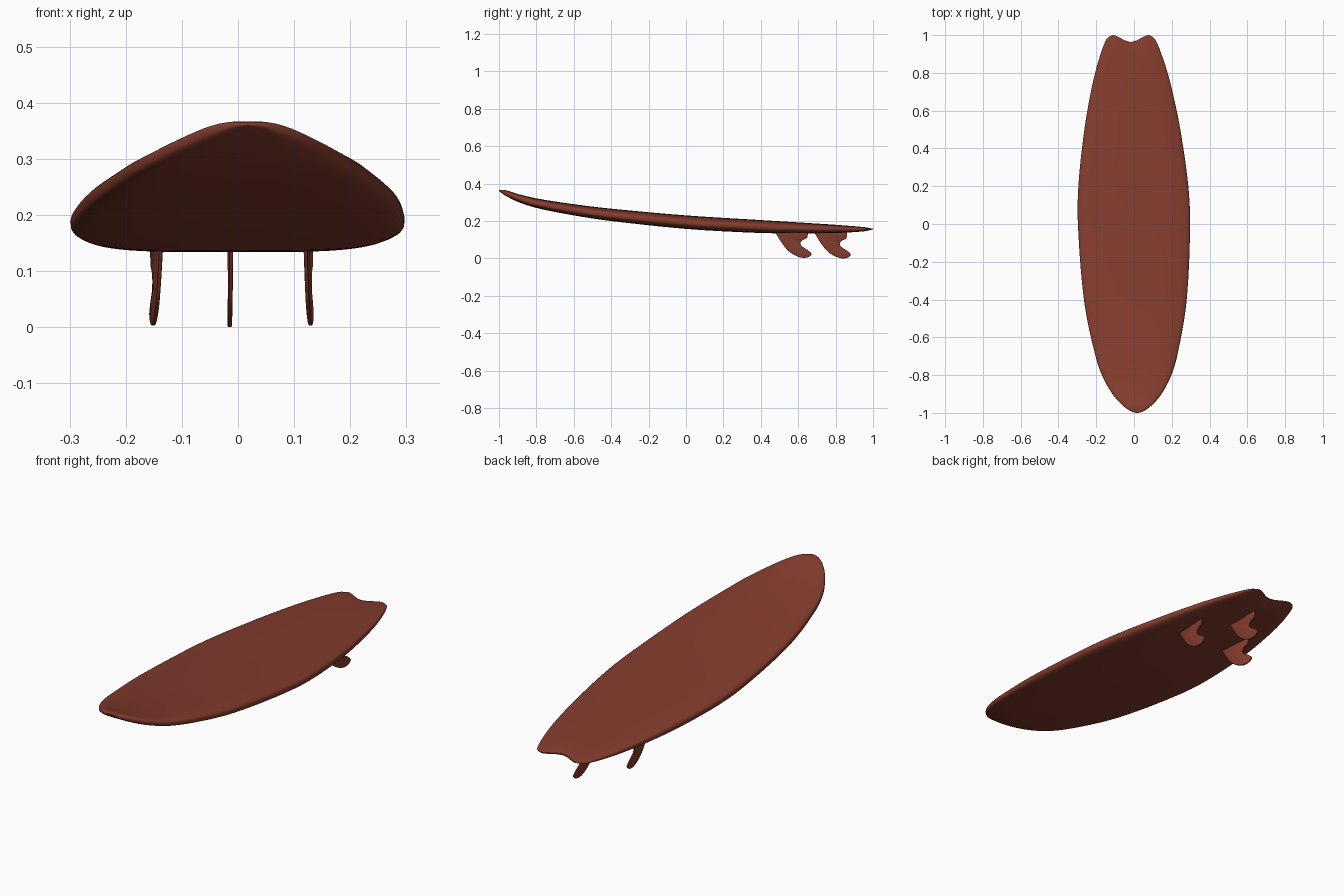
import bpy, bmesh, math
from mathutils import Vector, Matrix

if "Cube" in bpy.data.objects:
    bpy.data.objects.remove(bpy.data.objects["Cube"])

red = bpy.data.materials.new("brick_red")
red.diffuse_color = (0.235, 0.046, 0.027, 1)
red.use_nodes = True
red.node_tree.nodes["Principled BSDF"].inputs["Base Color"].default_value = red.diffuse_color
SKEW = -0.0175          # the board lies very slightly turned


def curve(table, x):
    """Smooth interpolation through (x, value) pairs."""
    n = len(table)
    i = 0
    while i < n - 2 and x > table[i + 1][0]:
        i += 1

    def slope(k):
        a, b = table[max(k - 1, 0)], table[min(k + 1, n - 1)]
        return (b[1] - a[1]) / (b[0] - a[0])
    (x0, y0), (x1, y1) = table[i], table[i + 1]
    h = x1 - x0
    t = (x - x0) / h
    return ((2*t**3 - 3*t**2 + 1) * y0 + (t**3 - 2*t**2 + t) * h * slope(i)
            + (3*t**2 - 2*t**3) * y1 + (t**3 - t**2) * h * slope(i + 1))


def finish(bm, name, angle):
    bmesh.ops.recalc_face_normals(bm, faces=bm.faces)
    me = bpy.data.meshes.new(name)
    bm.to_mesh(me)
    bm.free()
    ob = bpy.data.objects.new(name, me)
    bpy.context.collection.objects.link(ob)
    me.materials.append(red)
    bpy.ops.object.select_all(action='DESELECT')
    ob.select_set(True)
    bpy.context.view_layer.objects.active = ob
    bpy.ops.object.shade_smooth_by_angle(angle=math.radians(angle))
    return ob


# Board: half width, deck line and bottom line along the length
WIDTH = [(-1, 0.0), (-.98, .052), (-.95, .088), (-.9, .13), (-.8, .184), (-.7, .216),
         (-.4, .272), (0, .297), (.2, .291), (.5, .254), (.7, .216), (.8, .192),
         (.9, .161), (.96, .138), (.985, .123), (1, .098)]
WIDTH2 = [(s, w * w) for s, w in WIDTH]
DECK = [(-1, .366), (-.97, .366), (-.9, .345), (-.8, .321), (-.6, .29), (-.4, .266),
        (0, .23), (.4, .205), (.8, .18), (.95, .169), (1, .160)]
BOTTOM = [(-1, .360), (-.97, .338), (-.9, .303), (-.8, .27), (-.6, .23), (-.4, .2), (0, .158),
          (.3, .14), (.5, .134), (.8, .136), (.95, .144), (1, .154)]

bm = bmesh.new()
STATIONS, N = 90, 48
rings = []
for i in range(STATIONS + 1):
    s = -math.cos(math.pi * max(i, 0.4) / STATIONS)
    hw = math.sqrt(max(curve(WIDTH2, s), 1e-6))
    zt, zb = curve(DECK, s), curve(BOTTOM, s)
    mid, half = (zt + zb) / 2, (zt - zb) / 2
    k = max(0, (s - .75) / .25)
    k = k * k * (3 - 2 * k)
    ring = []
    for j in range(N):
        a = 2 * math.pi * j / N
        c, d = math.cos(a), math.sin(a)
        ex = .75 if d >= 0 else .55       # domed deck, flatter bottom
        x = hw * math.copysign(abs(c) ** ex, c) if abs(c) > 1e-6 else 0
        z = mid + half * (math.copysign(abs(d) ** ex, d) if abs(d) > 1e-6 else 0)
        # swallow-tail notch
        y = s - .037 * k * (.5 + .5 * math.cos(math.pi * min(1, abs(x) / .098)))
        ring.append(bm.verts.new((x + SKEW * y, y, z)))
    rings.append(ring)
for r0, r1 in zip(rings, rings[1:]):
    for j in range(N):
        bm.faces.new((r0[j], r0[(j + 1) % N], r1[(j + 1) % N], r1[j]))
for r in (rings[0], rings[-1]):           # close nose and tail with strips
    for j in range(N // 2):
        quad = [r[j], r[j + 1], r[N - j - 1], r[(N - j) % N]]
        bm.faces.new(list(dict.fromkeys(quad)))
finish(bm, "board", 60)

# Fins: curved hook outline (y, z), root sunk into the board
FIN = [(.516, .08), (.553, .038), (.605, .010), (.648, .008), (.671, .026),
       (.650, .048), (.620, .068), (.612, .086), (.624, .101), (.646, .112)]


def fin(name, x, shift, toe, drop):
    pts = [(.48, .137)] + FIN + [(.652, .133)]
    outline = [(.474, .155)]
    for i in range(len(pts) - 1):
        p = [Vector(pts[min(max(i + o, 0), len(pts) - 1)]) for o in (-1, 0, 1, 2)]
        for q in range(5):
            t = q / 5
            outline.append(tuple(.5 * (2*p[1] + (p[2] - p[0])*t + (2*p[0] - 5*p[1] + 4*p[2] - p[3])*t*t
                                       + (3*p[1] - p[0] - 3*p[2] + p[3])*t**3)))
    outline += [(.652, .133), (.652, .155)]
    bm = bmesh.new()
    T = .0035
    side = [[bm.verts.new((sx, y - .575, z - drop)) for y, z in outline] for sx in (-T, T)]
    n = len(outline)
    bm.faces.new(side[0])
    bm.faces.new(side[1])
    rim = []
    for i in range(n):
        k = (i + 1) % n
        bm.faces.new((side[0][i], side[0][k], side[1][k], side[1][i]))
        rim += [bm.edges.get((v[i], v[k])) for v in side]
    bmesh.ops.recalc_face_normals(bm, faces=bm.faces)
    bmesh.ops.bevel(bm, geom=rim, offset=.002, segments=2, profile=.5,
                    affect='EDGES', clamp_overlap=True)
    y = .575 + shift
    bmesh.ops.transform(bm, verts=bm.verts, matrix=Matrix.Translation((x + SKEW * y, y, 0))
                        @ Matrix.Rotation(-SKEW - toe, 4, 'Z'))
    finish(bm, name, 40)


fin("left_fin", -.136, 0, -.075, .003)
fin("right_fin", .136, 0, .075, .003)
fin("centre_fin", 0, .21, 0, .006)
